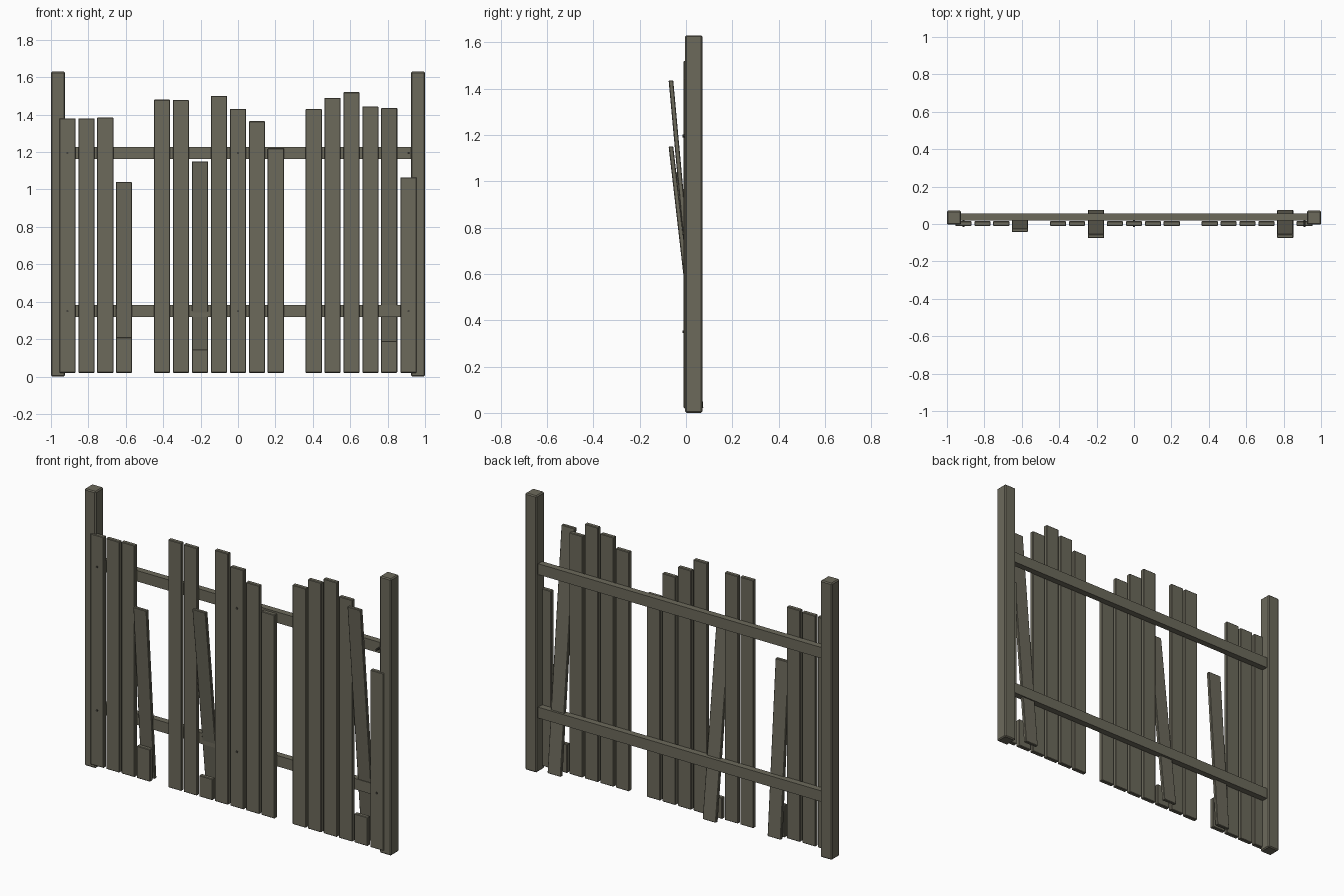
import bpy, bmesh, math
from mathutils import Matrix, Vector

if "Cube" in bpy.data.objects:
    bpy.data.objects.remove(bpy.data.objects["Cube"])


def material(name, rgb):
    m = bpy.data.materials.new(name)
    m.diffuse_color = (*rgb, 1)
    m.use_nodes = True
    m.node_tree.nodes["Principled BSDF"].inputs["Base Color"].default_value = m.diffuse_color
    return m


wood = material("weathered wood", (0.150, 0.142, 0.105))
iron = material("dark nail iron", (0.06, 0.057, 0.045))


def finish(name, bm, mat):
    me = bpy.data.meshes.new(name)
    bm.to_mesh(me)
    bm.free()
    me.materials.append(mat)
    ob = bpy.data.objects.new(name, me)
    bpy.context.collection.objects.link(ob)
    return ob


def box(name, x, y, z, bevel=0.0, lean=0.0):
    """Box from (min, max) ranges; lean shifts y at the bottom towards the back."""
    bm = bmesh.new()
    bmesh.ops.create_cube(bm, size=1)
    for v in bm.verts:
        v.co = Vector([a[0] + (a[1] - a[0]) * (c + 0.5) for a, c in zip((x, y, z), v.co)])
    if bevel:
        bmesh.ops.bevel(bm, geom=bm.edges[:], offset=bevel, segments=1, affect='EDGES')
    for v in bm.verts:
        v.co.y += lean * (z[1] - v.co.z) / (z[1] - z[0])
    return finish(name, bm, wood)


# End posts
for side, x in (("left", (-1, -0.925)), ("right", (0.925, 1))):
    box(side + "_post", x, (-0.004, 0.071), (0, 1.63), 0.006)

# Horizontal rails
for name, z in (("lower_rail", 0.35), ("upper_rail", 1.195)):
    box(name, (-0.94, 0.94), (0.018, 0.055), (z - 0.032, z + 0.032))

# Upright pickets: centre x and top height
W = 0.0435
upright = [(-0.912, 1.38), (-0.81, 1.38), (-0.71, 1.385), (-0.406, 1.48),
           (-0.305, 1.478), (-0.102, 1.50), (0, 1.43), (0.102, 1.365),
           (0.202, 1.22), (0.405, 1.43), (0.505, 1.49), (0.607, 1.52),
           (0.708, 1.443), (0.912, 1.065)]
for i, (x, top) in enumerate(upright):
    box(f"picket_{i + 1}", (x - W, x + W), (-0.01, 0.015), (0.02, top), 0.003)

# Broken pickets: short stub plus a loose leaning board
# centre x, board top, stub top, front y at top, lean
broken = [(-0.61, 1.04, 0.21, -0.043, 0.075),
          (-0.203, 1.15, 0.145, -0.075, 0.13),
          (0.808, 1.435, 0.19, -0.075, 0.13)]
for i, (x, top, stub, y, lean) in enumerate(broken):
    box(f"leaning_board_{i + 1}", (x - W, x + W), (y, y + 0.02), (0.02, top), 0.003, lean)
    box(f"broken_stub_{i + 1}", (x - W, x + W), (-0.01, 0.015), (0.02, stub), 0.003)

# Nails through the boards into the rails
for x in (-0.912, 0, 0.912):
    for z in (0.35, 1.195):
        bm = bmesh.new()
        bmesh.ops.create_cone(bm, cap_ends=True, segments=8, radius1=0.006, radius2=0.006, depth=0.034,
                              matrix=Matrix.Translation((x, 0.002, z)) @ Matrix.Rotation(math.pi / 2, 4, 'X'))
        finish("nail", bm, iron)
